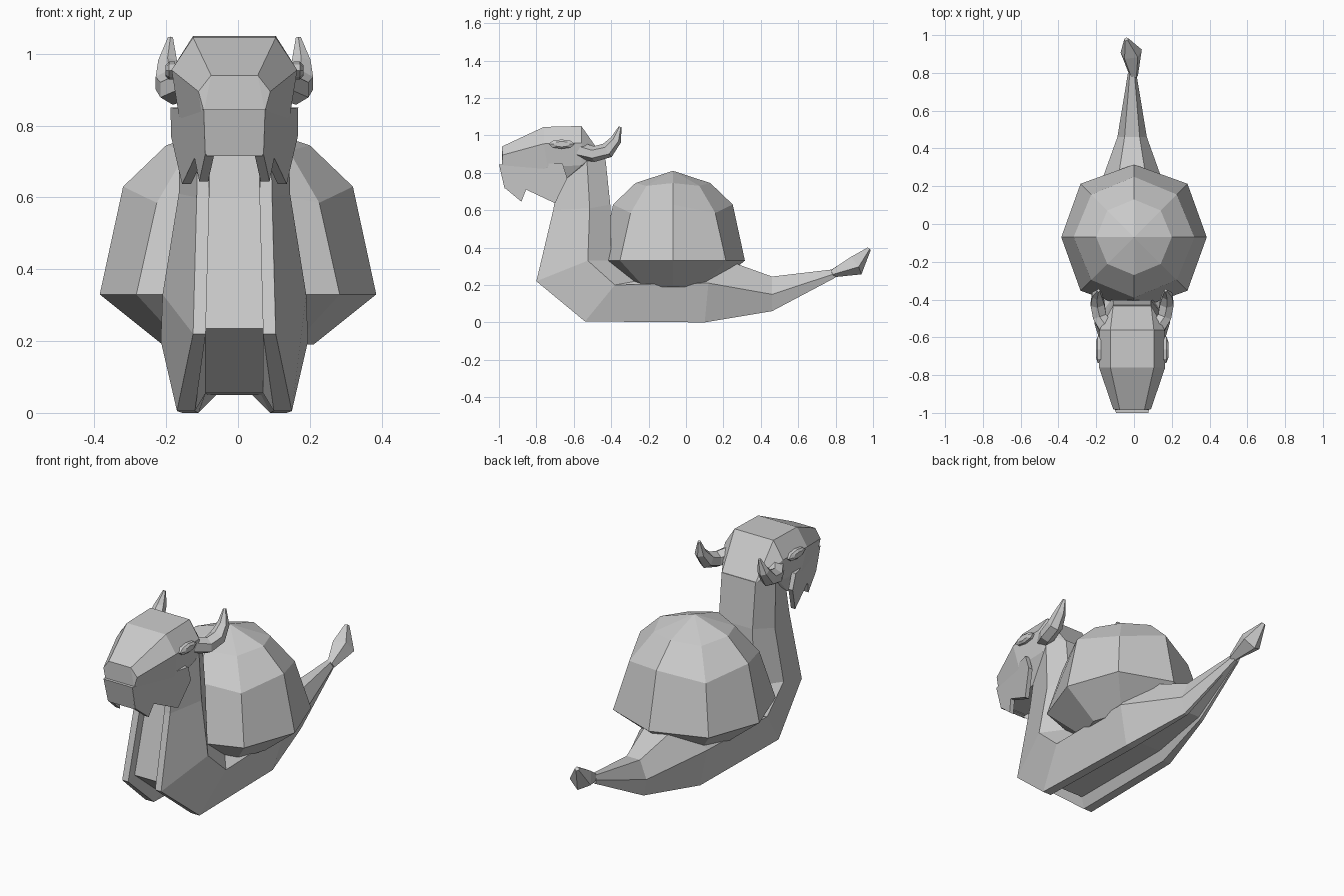
import bpy, bmesh, math
from mathutils import Vector

if "Cube" in bpy.data.objects:
    bpy.data.objects.remove(bpy.data.objects["Cube"])

grey = bpy.data.materials.new("stone_grey")
grey.diffuse_color = (0.6, 0.6, 0.6, 1)
grey.use_nodes = True
grey.node_tree.nodes["Principled BSDF"].inputs["Base Color"].default_value = grey.diffuse_color
OFF = -0.01  # creature sits slightly left of its shell


def finish(name, bm, dx=OFF):
    bmesh.ops.remove_doubles(bm, verts=bm.verts, dist=0.0005)
    bmesh.ops.recalc_face_normals(bm, faces=bm.faces)
    bmesh.ops.translate(bm, verts=bm.verts, vec=(dx, 0, 0))
    me = bpy.data.meshes.new(name)
    bm.to_mesh(me)
    bm.free()
    me.materials.append(grey)
    ob = bpy.data.objects.new(name, me)
    bpy.context.collection.objects.link(ob)
    return ob


def loft(name, rings, dx=OFF):
    bm = bmesh.new()
    vs = [[bm.verts.new(p) for p in r] for r in rings]
    n = len(vs[0])
    for a, b in zip(vs, vs[1:]):
        for i in range(n):
            j = (i + 1) % n
            bm.faces.new((a[i], a[j], b[j], b[i]))
    bm.faces.new(vs[0])
    bm.faces.new(vs[-1])
    return finish(name, bm, dx)


def tube(name, path, sides, dx=OFF):
    """Tapered tube through (x, y, z, radius) points."""
    pts = [Vector(p[:3]) for p in path]
    rings = []
    for i, c in enumerate(pts):
        d = (pts[min(i + 1, len(pts) - 1)] - pts[max(i - 1, 0)]).normalized()
        u = d.cross(Vector((1, 0, 0))).normalized()
        w = d.cross(u)
        rings.append([c + path[i][3] * (math.cos(t) * u + math.sin(t) * w)
                      for t in (math.tau * k / sides for k in range(sides))])
    return loft(name, rings, dx)


# Body: neck, belly and tail with a groove running down the front and underside
# back (x,y,z), side (x,y,z), ridge (outer x, inner x, y, z), groove (x,y,z)
sections = [
    ((.10, -.43, .87), (.15, -.53, .87), (.10, .075, -.67, .84), (.07, -.63, .84)),
    ((.10, -.405, .63), (.155, -.515, .61), (.105, .07, -.71, .60), (.07, -.66, .60)),
    ((.11, -.40, .33), (.20, -.525, .33), (.115, .08, -.80, .22), (.08, -.745, .235)),
    ((.12, -.27, .22), (.205, -.38, .20), (.16, .11, -.54, .005), (.08, -.52, .055)),
    ((.09, .14, .36), (.20, .12, .21), (.145, .10, .10, 0), (.075, .10, .05)),
    ((.04, .46, .245), (.078, .46, .15), (.06, .04, .46, .06), (.035, .46, .075)),
    ((.012, .80, .285), (.022, .80, .262), (.014, .007, .80, .24), (.005, .80, .243)),
]
rings = []
for back, side, (xo, xi, y, z), groove in sections:
    half = [back, side, (xo, y, z), (xi, y, z), groove]
    rings.append(half + [(-p[0], p[1], p[2]) for p in reversed(half)])
loft("body", rings)

# Faceted knob on the tail end
tube("tail_knob", [(0, .78, .262, .022), (-.015, .905, .307, .06),
                   (-.04, .978, .393, .012)], 5, 0)

# Shell: eight-sided dome, corners on the diagonals pulled a little lower
shell = []
for r, z, drop in ((.21, .19, 0), (.385, .33, 0), (.32, .63, .045),
                   (.20, .745, .015), (.001, .81, 0)):
    ring = []
    for k in range(8):
        a, odd = math.pi / 4 * k, k % 2
        q = r * (1.04 if odd and z < .5 else 1)
        ring.append((q * math.cos(a), -.07 + q * math.sin(a), z - drop * odd))
    shell.append(ring)
loft("shell", shell, 0)

# Head: hull around snout, brow, crown and lower jaw corners
head = [(.065, -.985, .94), (.10, -.98, .895), (.085, -.985, .84),
        (.115, -.76, 1.045), (.175, -.76, .955), (.155, -.74, .83),
        (.115, -.56, 1.05), (.172, -.56, .96), (.15, -.56, .84),
        (.10, -.43, .865), (.15, -.53, .865),
        (.075, -.96, .72), (.10, -.70, .72)]
bm = bmesh.new()
for x, y, z in head:
    for s in (1, -1):
        bm.verts.new((s * x, y, z))
bmesh.ops.convex_hull(bm, input=bm.verts)
bmesh.ops.dissolve_limit(bm, angle_limit=math.radians(4), verts=bm.verts, edges=bm.edges)
finish("head", bm)

# Jagged jaw guard on both cheeks
outline = [(-1.0, .845), (-.97, .72), (-.88, .645), (-.855, .71),
           (-.70, .637), (-.635, .77), (-.66, .85)]
for s, label in ((1, "right"), (-1, "left")):
    def cheek(inset):
        return [(s * (.085 + .27 * (y + 1) - .1 * (.84 - z) - inset), y, z)
                for y, z in outline]
    loft("jaw_guard_" + label, [cheek(0), cheek(.025)])

    # Curved horn
    tube("horn_" + label, [(s * .13, -.56, .915, .045), (s * .172, -.49, .90, .042),
                           (s * .183, -.42, .92, .042), (s * .186, -.375, .975, .03),
                           (s * .178, -.352, 1.045, .008)], 6)

    # Flat oval eye
    eye = []
    for x, f in ((.165, 1), (.182, 1), (.192, .6)):
        eye.append([(s * x, -.665 + .07 * f * math.cos(t), .953 + .025 * f * math.sin(t))
                    for t in (math.tau * k / 8 for k in range(8))])
    loft("eye_" + label, eye)

# Front plate of the jaw guard
def chin(y):
    return [(-.085, y - .015, .845), (.085, y - .015, .845),
            (.078, y + .015, .715), (-.078, y + .015, .715)]


loft("chin_plate", [chin(-.985), chin(-.96)])
